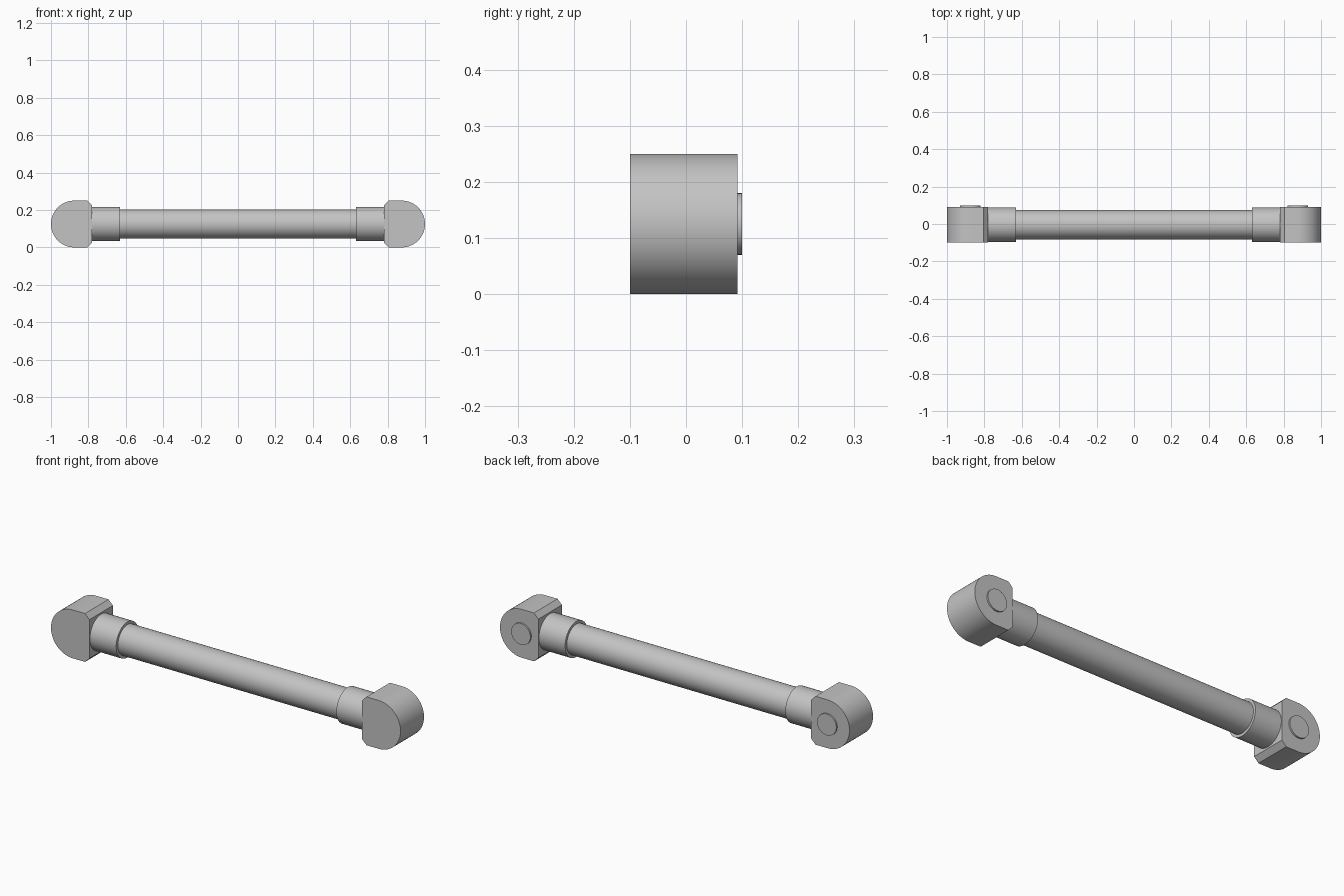
import bpy, bmesh, math
from math import pi, cos, sin

cube = bpy.data.objects.get("Cube")
if cube:
    bpy.data.objects.remove(cube, do_unlink=True)

grey = bpy.data.materials.new("light_grey")
grey.use_nodes = True
colour = (0.55, 0.55, 0.55, 1)
grey.diffuse_color = colour
grey.node_tree.nodes["Principled BSDF"].inputs["Base Color"].default_value = colour

AXIS_Y, AXIS_Z = -0.004, 0.125   # centre line of the rod
PIN_X = 0.875                    # centre of each rounded end
BACK = 0.092                     # back face of the end blocks


def finish(obj, name):
    obj.name = obj.data.name = name
    obj.data.materials.append(grey)
    bpy.ops.object.select_all(action="DESELECT")
    obj.select_set(True)
    bpy.context.view_layer.objects.active = obj
    bpy.ops.object.shade_smooth_by_angle(angle=math.radians(30))


def cylinder(name, radius, length, centre, rotation):
    bpy.ops.mesh.primitive_cylinder_add(vertices=64, radius=radius, depth=length,
                                        location=centre, rotation=rotation)
    finish(bpy.context.object, name)


def end_block(name, side):
    # Half-round outer end, straight sides and chamfered inner corners
    r, inner, chamfer = 0.125, 0.78, 0.025
    outline = [(PIN_X + r * cos(a), r * sin(a))
               for a in (-pi / 2 + pi * i / 32 for i in range(33))]
    outline += [(inner + chamfer, r), (inner, r - chamfer),
                (inner, chamfer - r), (inner + chamfer, -r)]
    bm = bmesh.new()
    face = bm.faces.new([bm.verts.new((side * x, -0.1, AXIS_Z + z)) for x, z in outline])
    grown = bmesh.ops.extrude_face_region(bm, geom=[face])
    moved = [v for v in grown["geom"] if isinstance(v, bmesh.types.BMVert)]
    bmesh.ops.translate(bm, verts=moved, vec=(0, BACK + 0.1, 0))
    bmesh.ops.recalc_face_normals(bm, faces=bm.faces)
    mesh = bpy.data.meshes.new(name)
    bm.to_mesh(mesh)
    bm.free()
    obj = bpy.data.objects.new(name, mesh)
    bpy.context.collection.objects.link(obj)
    finish(obj, name)


# Long rod
along_x, along_y = (0, pi / 2, 0), (pi / 2, 0, 0)
cylinder("rod", 0.078, 1.3, (0, AXIS_Y, AXIS_Z), along_x)

# Collar, block and pin at both ends
for label, side in (("left", 1), ("right", -1)):
    cylinder(label + "_collar", 0.092, 0.165, (side * 0.7125, AXIS_Y, AXIS_Z), along_x)
    end_block(label + "_end_block", side)
    cylinder(label + "_pin", 0.055, 0.02, (side * PIN_X, 0.09, AXIS_Z), along_y)
